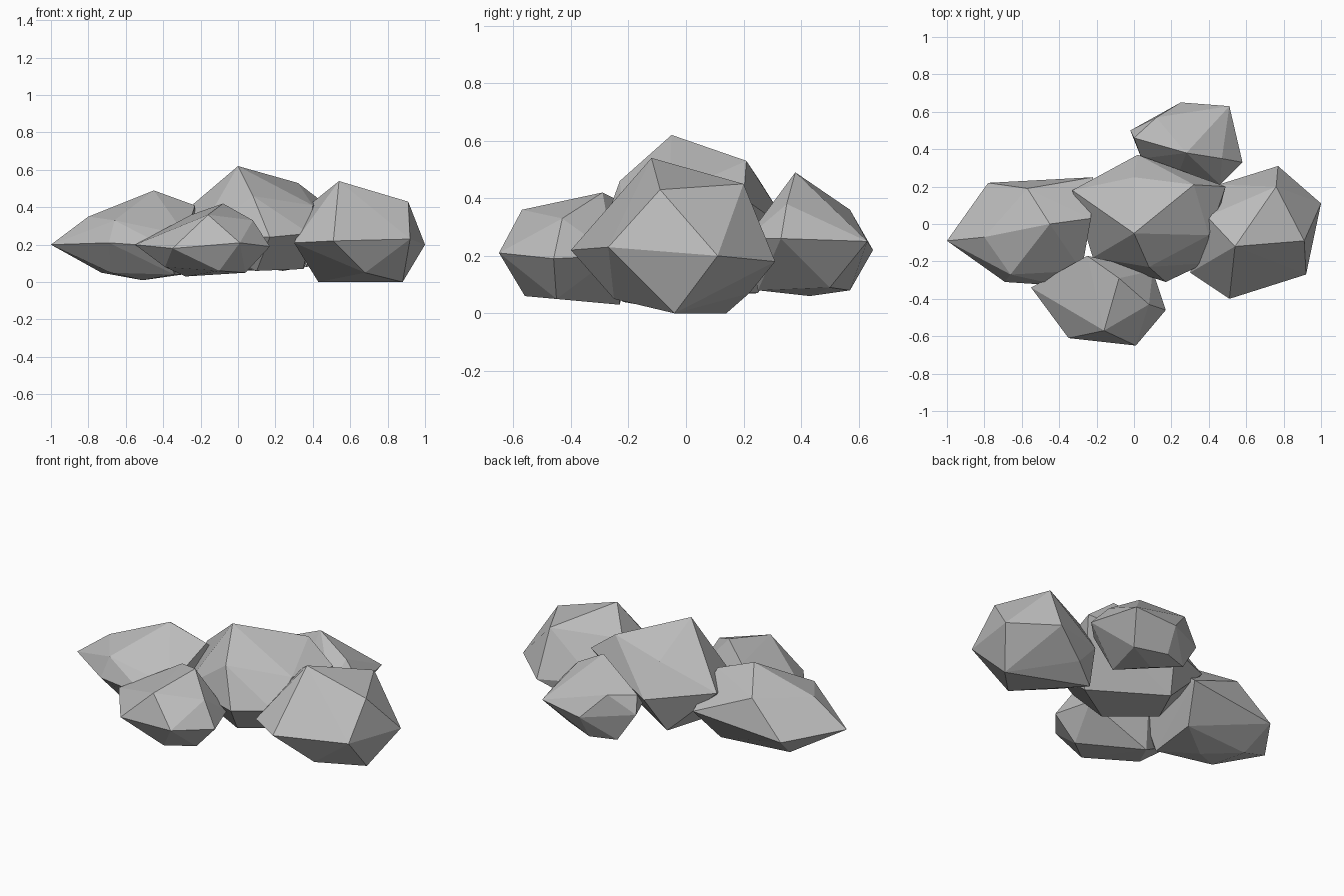
import bpy
import bmesh
from mathutils import Vector

default_cube = bpy.data.objects.get("Cube")
if default_cube:
    bpy.data.objects.remove(default_cube, do_unlink=True)

# Plain grey stone shared by every boulder
stone = bpy.data.materials.new("grey_stone")
stone.use_nodes = True
stone_colour = (0.5, 0.5, 0.5, 1.0)
stone.diffuse_color = stone_colour
shader = next(node for node in stone.node_tree.nodes if node.type == 'BSDF_PRINCIPLED')
shader.inputs["Base Color"].default_value = stone_colour
shader.inputs["Roughness"].default_value = 0.9


def boulder(name, crown, girdle, base):
    """Wrap a faceted hull around corner points given in hundredths of a unit."""
    bm = bmesh.new()
    for corner in crown + girdle + base:
        bm.verts.new(Vector(corner) / 100)
    hull = bmesh.ops.convex_hull(bm, input=list(bm.verts), use_existing_faces=False)
    # Drop any corner that fell inside the hull
    buried = {item for item in hull["geom_interior"] if isinstance(item, bmesh.types.BMVert)}
    bmesh.ops.delete(bm, geom=list(buried), context='VERTS')
    bmesh.ops.recalc_face_normals(bm, faces=list(bm.faces))
    mesh = bpy.data.meshes.new(name)
    bm.to_mesh(mesh)
    bm.free()
    mesh.materials.append(stone)
    rock = bpy.data.objects.new(name, mesh)
    bpy.context.collection.objects.link(rock)
    return rock


# Tallest boulder in the middle
boulder(
    "centre_boulder",
    crown=[(0, -5, 62), (32, 21, 53), (40, -6, 41), (8, -23, 46), (0, 25, 47)],
    girdle=[(17, -31, 24), (38, -21, 26), (49, 20, 40), (2, 37, 28),
            (-33, 18, 34), (-22, -18, 24)],
    base=[(10, -15, 6), (35, 0, 7), (-5, 25, 7), (-18, 0, 10)],
)

# Broad boulder on the +x side
boulder(
    "left_boulder",
    crown=[(54, -12, 54), (91, -9, 43), (76, 20, 45), (39, 4, 42)],
    girdle=[(100, 11, 20), (92, -27, 23), (51, -40, 22), (30, -26, 21),
            (77, 31, 18), (45, 21, 20)],
    base=[(88, -4, 0), (43, 14, 0), (68, -25, 5), (57, 22, 7)],
)

# Long pointed boulder on the -x side
boulder(
    "right_boulder",
    crown=[(-45, 0, 49), (-80, -7, 35), (-57, 19, 38), (-23, 3, 41), (-66, -27, 33)],
    girdle=[(-100, -9, 20), (-69, -31, 21), (-39, -33, 19), (-28, -25, 25),
            (-22, 25, 23), (-78, 22, 18)],
    base=[(-68, -15, 5), (-73, 6, 5), (-51, -5, 1), (-30, 10, 4), (-34, -22, 4)],
)

# Low boulder at the front
boulder(
    "front_boulder",
    crown=[(-8, -29, 42), (-16, -57, 36), (-25, -17, 36), (8, -43, 33)],
    girdle=[(1, -65, 21), (-55, -34, 20), (-35, -61, 18), (17, -46, 19),
            (10, -25, 20)],
    base=[(4, -45, 5), (-10, -56, 6), (-28, -23, 3), (-39, -42, 8)],
)

# Small boulder at the back
boulder(
    "back_boulder",
    crown=[(28, 38, 49), (47, 35, 38), (12, 57, 36), (0, 46, 35)],
    girdle=[(25, 65, 22), (51, 63, 25), (58, 33, 26), (46, 21, 26),
            (23, 25, 26), (4, 35, 25), (-2, 50, 25)],
    base=[(24, 43, 6), (9, 52, 8), (24, 57, 8), (36, 25, 8), (42, 50, 9)],
)
